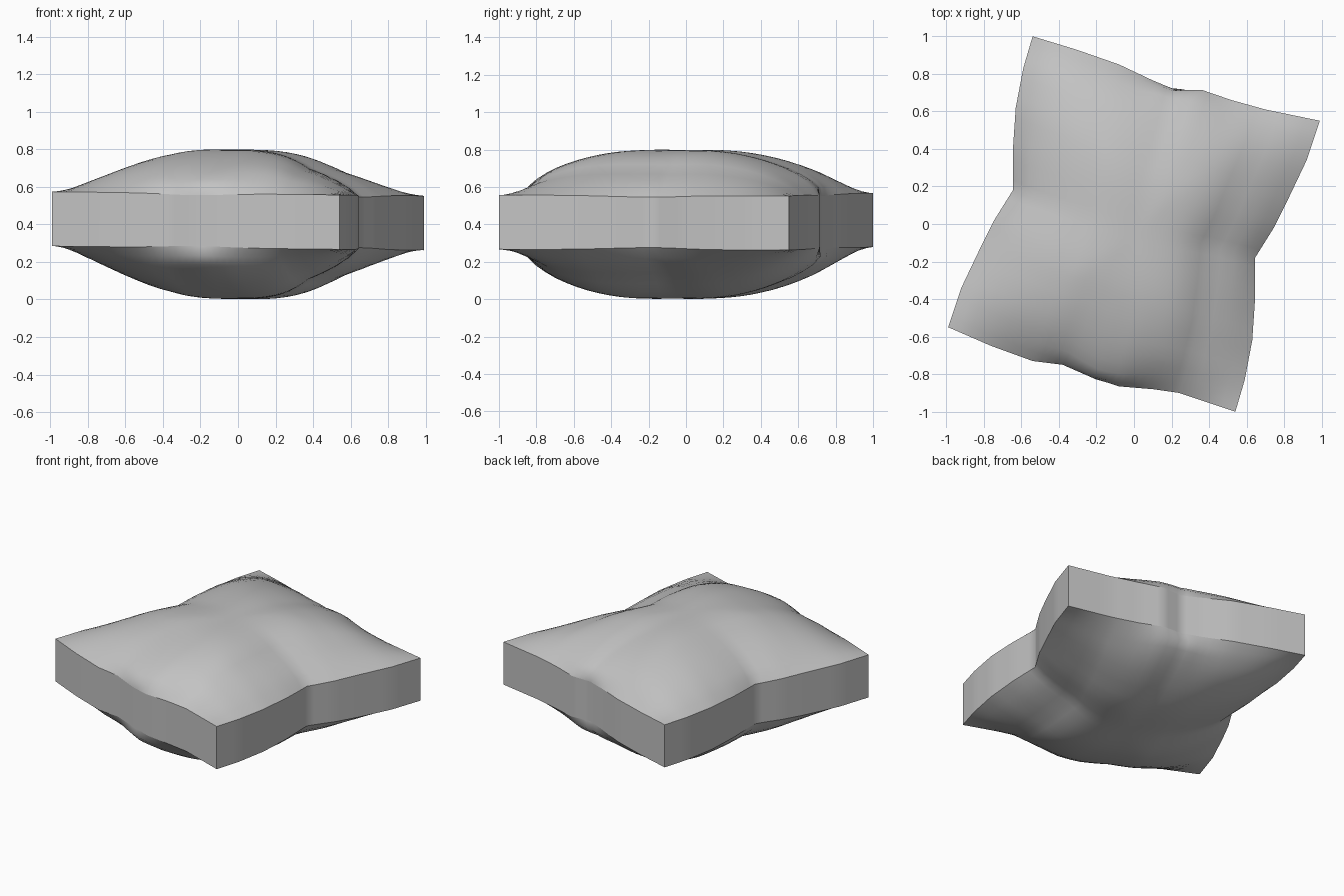
import bpy, bmesh, math
from mathutils import Vector

if "Cube" in bpy.data.objects:
    bpy.data.objects.remove(bpy.data.objects["Cube"])

# Fabric colour
fabric = bpy.data.materials.new("pale_grey_fabric")
fabric.use_nodes = True
grey = (0.55, 0.55, 0.55, 1)
fabric.diffuse_color = grey
fabric.node_tree.nodes["Principled BSDF"].inputs["Base Color"].default_value = grey

# Seam outlines; the left seam is the right one turned half way round
RIGHT = [(.54, -1), (.59, -.83), (.63, -.62), (.645, -.4), (.645, -.18),
         (.745, -.02), (.82, .13), (.92, .34), (.99, .55)]
LEFT = [(-x, -y) for x, y in reversed(RIGHT)]
BACK = [(-.54, 1), (-.31, .93), (-.08, .85), (.1, .765), (.22, .715),
        (.36, .715), (.52, .66), (.7, .61), (.99, .55)]
FRONT = [(-.99, -.55), (-.76, -.65), (-.54, -.73), (-.38, -.75), (-.22, -.82),
         (-.08, -.865), (.1, -.88), (.24, -.9), (.54, -1)]
N = 32


def along(points, f):
    """Point at fraction f of a seam."""
    p = f * (len(points) - 1)
    i = min(int(p), len(points) - 2)
    return Vector(points[i]).lerp(Vector(points[i + 1]), p - i)


def patch(u, v):
    """Blend the four seams into a flat sheet."""
    ruled = (along(FRONT, u).lerp(along(BACK, u), v)
             + along(LEFT, v).lerp(along(RIGHT, v), u))
    low = Vector(FRONT[0]).lerp(Vector(FRONT[-1]), u)
    high = Vector(BACK[0]).lerp(Vector(BACK[-1]), u)
    return ruled - low.lerp(high, v)


def bell(a):
    return math.exp(-(a / .35) ** 2)


def overhang(a):
    """Stuffing pushing out over the seam."""
    return math.copysign(abs(a) ** 8 * (1 - a * a), a)


def cushion_point(i, j, side):
    u, v = i / N, j / N
    s, t = 2 * u - 1, 2 * v - 1
    p = patch(u, v)
    dome = (1 - abs(s) ** 3.2) * (1 - abs(t) ** 3.2)
    push = .6 if side > 0 else .75
    x = p.x + .25 * overhang(s) * bell(t)
    y = p.y + push * overhang(t) * bell(s)
    pinch = .01 * bell(min(abs(s), abs(t)))
    height = .145 - pinch + (.245 if side > 0 else .28) * dome
    return Vector((x, y, .418 - .011 * p.x + side * height))


bm = bmesh.new()
sheets = {}
for side in (1, -1):
    # Upper and lower domed panels
    grid = [[bm.verts.new(cushion_point(i, j, side)) for j in range(N + 1)]
            for i in range(N + 1)]
    sheets[side] = grid
    for i in range(N):
        for j in range(N):
            quad = [grid[i][j], grid[i + 1][j], grid[i + 1][j + 1], grid[i][j + 1]]
            bm.faces.new(quad if side > 0 else quad[::-1])

# Side band joining the two panels
rim = ([(i, 0) for i in range(N)] + [(N, j) for j in range(N)]
       + [(N - i, N) for i in range(N)] + [(0, N - j) for j in range(N)])
top = [sheets[1][i][j] for i, j in rim]
bottom = [sheets[-1][i][j] for i, j in rim]
for k in range(len(rim)):
    m = (k + 1) % len(rim)
    bm.faces.new((bottom[k], bottom[m], top[m], top[k]))

# Smooth cloth with crisp seams and corners
bm.normal_update()
for face in bm.faces:
    face.smooth = True
for k in range(len(rim)):
    m = (k + 1) % len(rim)
    for ring in (top, bottom):
        bm.edges.get((ring[k], ring[m])).smooth = False
    if k % N == 0:
        bm.edges.get((top[k], bottom[k])).smooth = False

mesh = bpy.data.meshes.new("cushion")
bm.to_mesh(mesh)
bm.free()
mesh.materials.append(fabric)
cushion = bpy.data.objects.new("cushion", mesh)
bpy.context.collection.objects.link(cushion)
